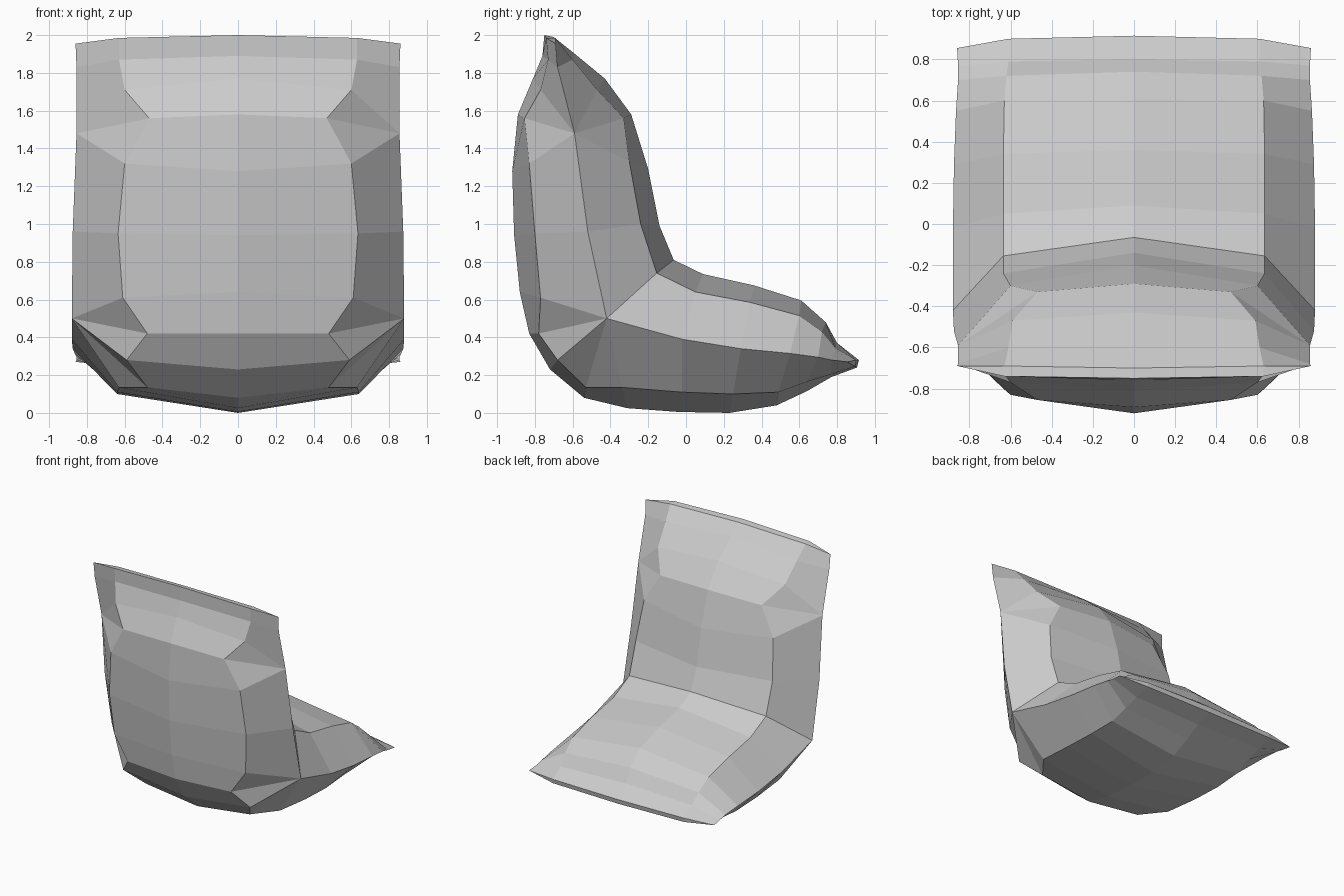
import bpy, bmesh

# Rails of the L-shaped cushion in the (y, z) side view, from backrest top to seat tip
inner_mid = [(-.70, 1.99), (-.60, 1.91), (-.43, 1.77), (-.29, 1.58), (-.20, 1.29), (-.14, .99),
             (-.065, .81), (.09, .735), (.36, .675), (.61, .595), (.74, .48), (.80, .37), (.915, .28)]
inner_edge = [(-.69, 1.98), (-.60, 1.87), (-.47, 1.71), (-.33, 1.56), (-.30, 1.33), (-.24, 1.0),
              (-.155, .74), (.05, .64), (.34, .585), (.60, .515), (.72, .43), (.79, .345), (.90, .28)]
side = [(-.69, 1.955), (-.68, 1.83), (-.59, 1.48), (-.52, .96), (-.42, .50), (-.02, .39),
        (.29, .34), (.55, .315), (.70, .295), (.77, .28), (.855, .27)]
outer_edge = [(-.74, 1.985), (-.73, 1.87), (-.77, 1.71), (-.855, 1.56), (-.83, 1.32), (-.80, .95),
              (-.77, .61), (-.78, .42), (-.68, .28), (-.53, .135), (-.34, .135), (-.02, .11),
              (.25, .10), (.49, .11), (.64, .165), (.77, .205), (.895, .245)]
outer_mid = [(-.75, 2.0), (-.76, 1.89), (-.81, 1.77), (-.89, 1.58), (-.92, 1.28), (-.91, .94),
             (-.88, .64), (-.83, .42), (-.72, .23), (-.54, .08), (-.31, .025), (-.04, .005),
             (.23, 0), (.48, .04), (.64, .115), (.77, .19), (.905, .24)]

# Half widths of the rails; the edge rails pinch in at the pillow corners
inner_x = [.63, .61, .59, .47, .60] + [.635] * 4 + [.63, .62, .61, .61]
side_x = [.86, .855, .855, .875, .88, .88, .875, .865, .855, .855, .86]
outer_x = [.63, .63, .60, .47, .60, .635, .61, .48, .59, .48, .63, .64, .64, .63, .62, .62, .61]

# Which rail point each of the 17 stations uses: repeats fan the bends out
inner_at = [0, 1, 2, 3, 4, 5, 6, 6, 6, 6, 6, 7, 8, 9, 10, 11, 12]
side_at = [0, 1, 2, 2, 2, 3, 4, 4, 4, 4, 4, 5, 6, 7, 8, 9, 10]
outer_at = list(range(17))

bm = bmesh.new()


def rail(points, widths, order):
    verts = [bm.verts.new((x, y, z)) for (y, z), x in zip(points, widths)]
    return [verts[i] for i in order]


def face(*verts):
    unique = list(dict.fromkeys(verts))
    if len(unique) > 2:
        bm.faces.new(unique)


rails = [rail(inner_mid, [0] * 13, inner_at), rail(inner_edge, inner_x, inner_at),
         rail(side, side_x, side_at), rail(outer_edge, outer_x, outer_at),
         rail(outer_mid, [0] * 17, outer_at)]

# Skin between neighbouring rails, then close the two thin ends
for a, b in zip(rails, rails[1:]):
    for i in range(16):
        face(a[i], a[i + 1], b[i + 1], b[i])
for i in (0, 16):
    m, e, s, oe, om = [r[i] for r in rails]
    face(m, e, oe, om)
    face(e, s, oe)

# Mirror the half about the centre plane
geom = bm.verts[:] + bm.edges[:] + bm.faces[:]
bmesh.ops.mirror(bm, geom=geom, axis='X', merge_dist=0.0005)
bmesh.ops.remove_doubles(bm, verts=bm.verts[:], dist=0.0005)
bmesh.ops.recalc_face_normals(bm, faces=bm.faces[:])

mesh = bpy.data.meshes.new("seat_cushion")
bm.to_mesh(mesh)
bm.free()
cushion = bpy.data.objects.new("seat_cushion", mesh)
bpy.context.collection.objects.link(cushion)
